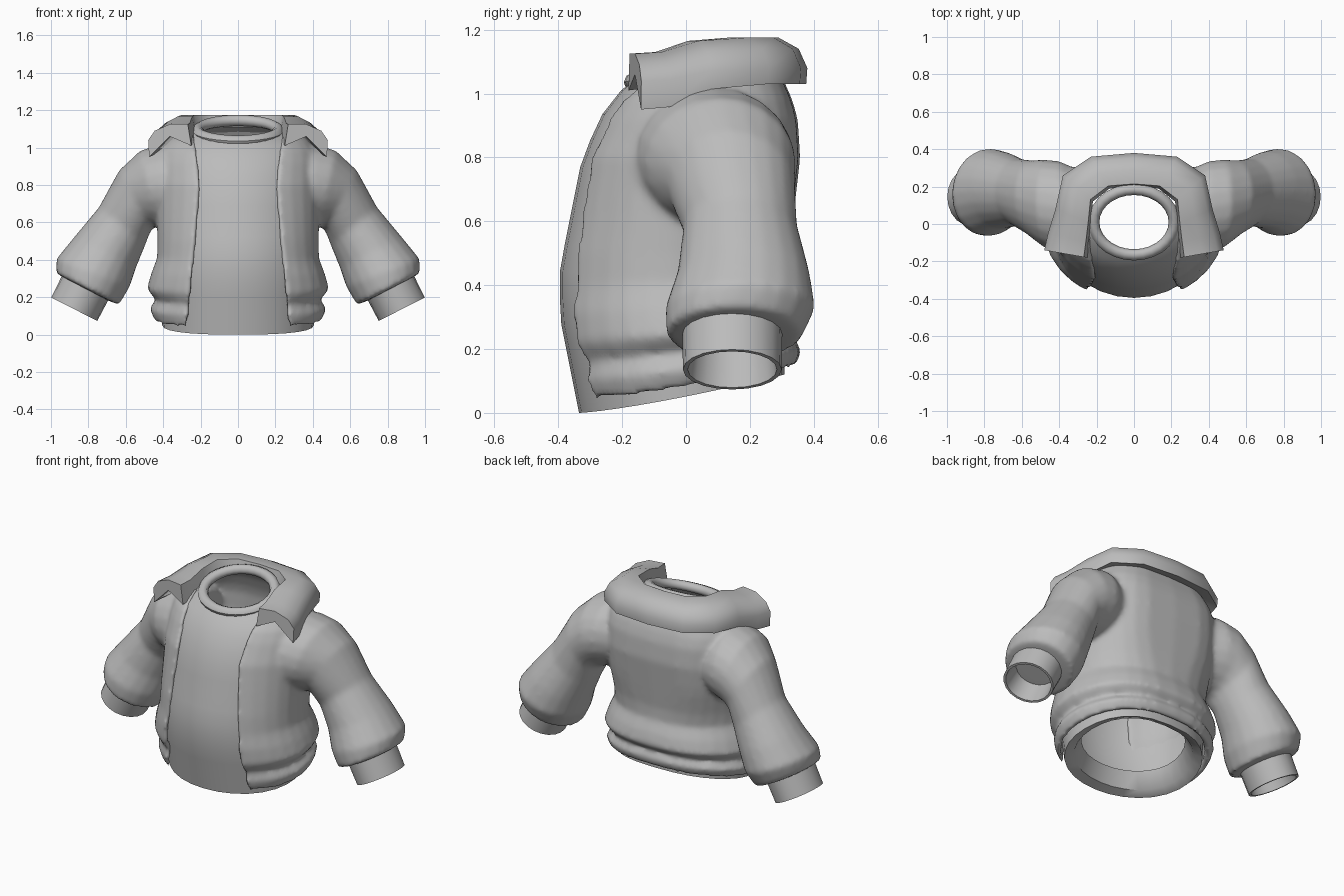
import bpy
import bmesh
import math
from mathutils import Vector

default_cube = bpy.data.objects.get("Cube")
if default_cube:
    bpy.data.objects.remove(default_cube)

GREY = (0.5, 0.5, 0.5, 1)
cloth = bpy.data.materials.new("grey_cloth")
cloth.use_nodes = True
cloth.diffuse_color = GREY
cloth.node_tree.nodes["Principled BSDF"].inputs["Base Color"].default_value = GREY


def loft(name, rings, closed=True, caps=False, mirror=False, thickness=0):
    """Skin a list of equal-length point rings into a smooth-shaded object."""
    bm = bmesh.new()
    rows = [[bm.verts.new(point) for point in ring] for ring in rings]
    count = len(rows[0])
    for lower, upper in zip(rows, rows[1:]):
        for i in range(count if closed else count - 1):
            j = (i + 1) % count
            bm.faces.new((lower[i], lower[j], upper[j], upper[i]))
    if caps:
        bm.faces.new(rows[0])
        bm.faces.new(rows[-1])
    bmesh.ops.recalc_face_normals(bm, faces=bm.faces)
    mesh = bpy.data.meshes.new(name)
    bm.to_mesh(mesh)
    bm.free()
    mesh.materials.append(cloth)
    obj = bpy.data.objects.new(name, mesh)
    bpy.context.collection.objects.link(obj)
    if mirror:
        obj.modifiers.new("mirror", 'MIRROR')
    if thickness:
        solid = obj.modifiers.new("cloth_thickness", 'SOLIDIFY')
        solid.thickness = thickness
        solid.offset = -1
    bpy.ops.object.select_all(action='DESELECT')
    obj.select_set(True)
    bpy.context.view_layer.objects.active = obj
    bpy.ops.object.shade_smooth_by_angle(angle=math.radians(50))
    return obj


def angles(count, start=0, sweep=math.tau):
    return [start + sweep * i / count for i in range(count)]


# Torso shape shared by shirt and jacket: height, half width, front y, back y
TORSO = [
    (0, .42, -.35, .32),
    (.3, .43, -.41, .33),
    (.45, .42, -.41, .31),
    (.8, .43, -.34, .35),
    (.95, .42, -.27, .34),
    (1.03, .38, -.21, .3),
    (1.1, .26, -.17, .23),
]


def torso_size(z, puff):
    """Half width, front and back at a height, pushed out by puff."""
    for low, high in zip(TORSO, TORSO[1:]):
        if z <= high[0]:
            break
    t = (z - low[0]) / (high[0] - low[0])
    width, front, back = (a + (b - a) * t for a, b in zip(low[1:], high[1:]))
    return width + puff, front - min(puff, puff * .3), back + puff * .8


def torso_point(angle, z, puff):
    """Point on a section with a squarer upper back and a hem rising behind."""
    width, front, back = torso_size(z, puff)
    c, s = math.cos(angle), math.sin(angle)
    if s > 0:
        c = math.copysign(abs(c) ** max(.55, min(.8, 1.2 - z)), c)
    depth = (1 + s) / 2
    hem_rise = max(0, .12 - z / 4) * depth ** 1.3
    neck_rise = max(0, z - 1) * s / 2
    return (width * c, front + (back - front) * depth, z + hem_rise + neck_rise)


# Shirt: inner lip turned up at the hem, then the body
lip = [(.12, -.12), (.02, -.07), (0, -.015)]
shirt_rows = lip + [(.03 + i * 1.07 / 13, -.015) for i in range(14)]
loft("shirt", [[torso_point(a, z, puff) for a in angles(28)]
               for z, puff in shirt_rows])

# Neckband: tilted oval roll
band_rings = []
for roll in angles(8) + [0]:
    out, up = .03 * math.cos(roll), .03 * math.sin(roll)
    band_rings.append([((.215 + out) * math.cos(a),
                        .01 + (.175 + out) * math.sin(a),
                        1.09 + up + .055 * math.sin(a)) for a in angles(28)])
loft("neckband", band_rings)

# Jacket body: hem band and waist fold, plain above, open at the front
hem = [(.05, -.01), (.03, .025), (.1, .05), (.16, .01),
       (.18, .035), (.22, .06), (.31, .035), (.4, .01)]
jacket_rows = hem + [(.5 + i * .06, .01) for i in range(11)]


def open_ring(z, puff, steps=27):
    opening = .21 + .09 * abs(z - .8)
    start = -math.acos(min(1, opening / torso_size(z, puff)[0]))
    sweep = (math.pi - 2 * start) * steps / (steps - 1)
    return [torso_point(a, z, puff) for a in angles(steps, start, sweep)]


jacket = loft("jacket", [open_ring(*row) for row in jacket_rows],
              closed=False, thickness=.03)


# Sleeves: middle of each section, its radius and its lean from upright
def sleeve_ring(middle, radius, lean):
    across = Vector((math.sin(lean), 0, math.cos(lean))) * radius
    depth = Vector((0, radius * 1.12, 0))
    return [Vector(middle) + across * math.cos(a) + depth * math.sin(a)
            for a in angles(20)]


sleeve_rings = [sleeve_ring((x, y, z), radius, lean) for x, y, z, radius, lean in [
    (.3, .08, .79, .19, -.1),
    (.4, .09, .8, .22, 0),
    (.48, .11, .78, .21, .2),
    (.55, .14, .72, .18, .5),
    (.62, .17, .58, .16, .9),
    (.71, .18, .44, .185, 1.1),
    (.775, .17, .33, .21, 1.2),
    (.805, .15, .245, .19, 1.1),
    (.81, .15, .24, .12, 1.1),
]]
sleeves = loft("sleeves", sleeve_rings, caps=True, mirror=True)

# Blend the sleeves into the jacket body with soft shoulder and armpit joins
jacket.select_set(True)
bpy.context.view_layer.objects.active = jacket
bpy.ops.object.convert(target='MESH')
bpy.ops.object.join()
blend = jacket.modifiers.new("blend", 'REMESH')
blend.mode = 'VOXEL'
blend.voxel_size = .014
blend.use_smooth_shade = True
soften = jacket.modifiers.new("soften", 'SMOOTH')
soften.factor = .5
soften.iterations = 9

# Cuffs: distance along the wrist and radius, turned in at the opening
CUFF_LEAN = 1.1
wrist = Vector((math.cos(CUFF_LEAN), 0, -math.sin(CUFF_LEAN)))
cuff_rings = [sleeve_ring(Vector((.83, .145, .225)) + wrist * along, radius, CUFF_LEAN)
              for along, radius in [(-.04, .14), (.1, .138), (.1, .125), (-.04, .11)]]
loft("cuffs", cuff_rings, mirror=True)

# Collar section: share of the way outwards, height, droop at the front tip
COLLAR_SECTION = [
    (0, 1.11, .1),
    (.08, 1.175, .05),
    (.5, 1.175, .05),
    (.85, 1.14, .05),
    (1, 1.08, .04),
    (.98, 1.03, .08),
    (.5, 1.06, 0),
]


def collar_ring(inner, outer, droop, side):
    inner, outer = Vector(inner), Vector(outer)
    ring = []
    for share, height, fall in COLLAR_SECTION:
        x, y = inner.lerp(outer, share)
        ring.append((x * side, y, height - fall * droop))
    return ring


# Collar path from the back round to the notched front tip, then both sides
collar_path = [
    ((0, .2), (0, .38), 0),
    ((.13, .19), (.23, .36), 0),
    ((.22, .12), (.38, .26), 0),
    ((.23, 0), (.42, .08), .2),
    ((.24, -.1), (.46, -.05), .9),
    ((.25, -.18), (.48, -.14), 1),
]
right_half = [collar_ring(*station, -1) for station in collar_path[:0:-1]]
left_half = [collar_ring(*station, 1) for station in collar_path]
loft("collar", right_half + left_half, caps=True)
